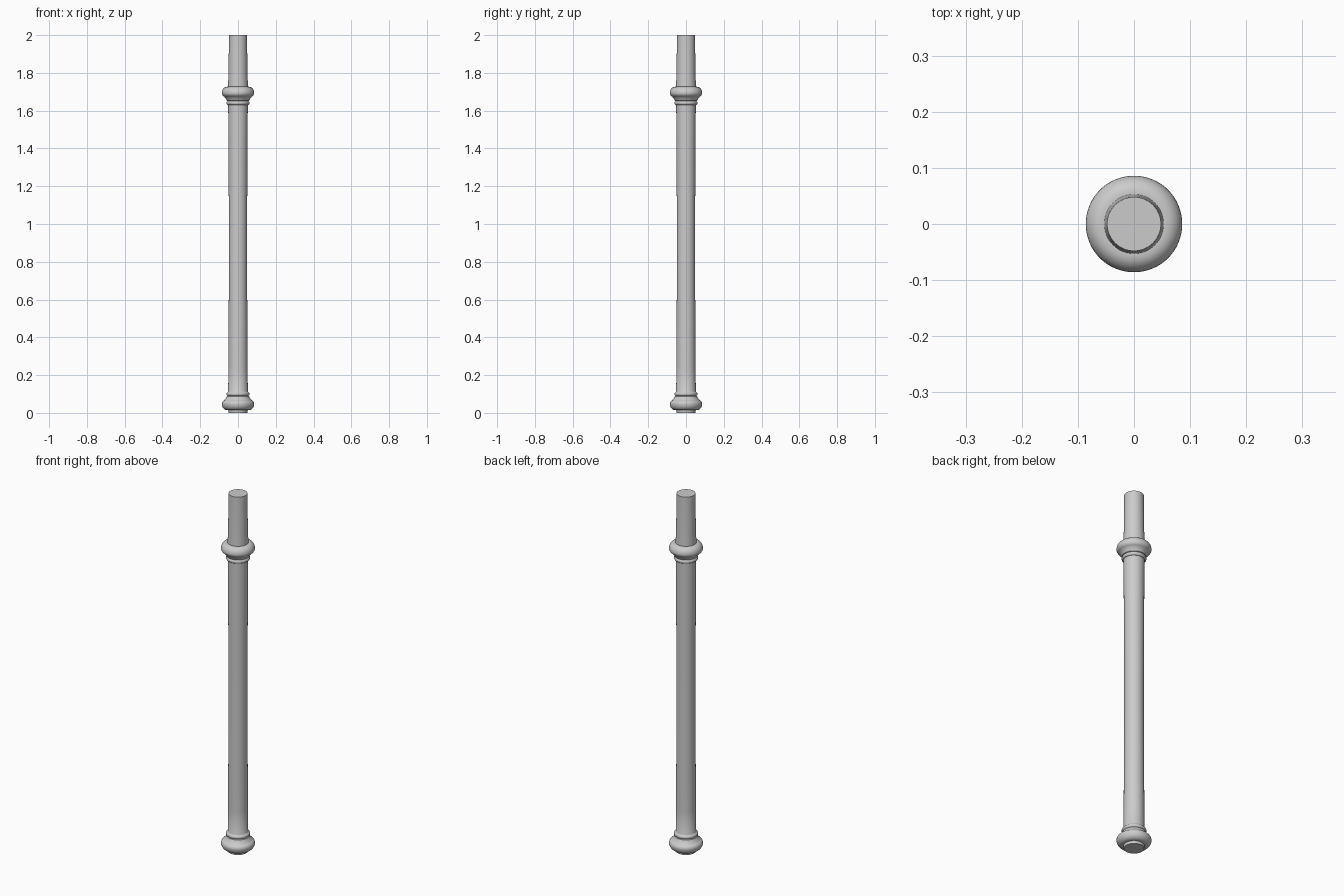
import bpy, bmesh, math

if "Cube" in bpy.data.objects:
    bpy.data.objects.remove(bpy.data.objects["Cube"])

SIDES = 64


def lathe(name, profile):
    """Revolve a closed-ended (radius, z) profile around the z axis."""
    bm = bmesh.new()
    pts = [(0, profile[0][1])] + profile + [(0, profile[-1][1])]
    verts = [bm.verts.new((r, 0, z)) for r, z in pts]
    edges = [bm.edges.new(pair) for pair in zip(verts, verts[1:])]
    bmesh.ops.spin(bm, geom=verts + edges, cent=(0, 0, 0), axis=(0, 0, 1),
                   angle=math.tau, steps=SIDES, use_duplicate=False)
    bmesh.ops.remove_doubles(bm, verts=bm.verts, dist=1e-5)
    bmesh.ops.recalc_face_normals(bm, faces=bm.faces)
    mesh = bpy.data.meshes.new(name)
    bm.to_mesh(mesh)
    bm.free()
    obj = bpy.data.objects.new(name, mesh)
    bpy.context.collection.objects.link(obj)
    bpy.ops.object.select_all(action='DESELECT')
    obj.select_set(True)
    bpy.context.view_layer.objects.active = obj
    bpy.ops.object.shade_smooth_by_angle(angle=math.radians(35))
    return obj


def arc(r, z, dr, dz, a0, a1, n=8):
    """Elliptical arc of profile points, angles in degrees."""
    angles = [math.radians(a0 + (a1 - a0) * i / n) for i in range(n + 1)]
    return [(r + dr * math.cos(a), z + dz * math.sin(a)) for a in angles]


# Turned knob and neck bead, measured upward from the post end
knob = (arc(0.056, 0.047, 0.030, 0.033, -90, 0)
        + arc(0.061, 0.047, 0.025, 0.022, 0, 60)[1:]
        + [(0.064, 0.078), (0.059, 0.088)])
bead = arc(0.053, 0.100, 0.008, 0.010, -80, 80, 6)

# Foot, lower knob and bead
foot = [(0.050, 0.0), (0.052, 0.014)] + knob + bead

# Slightly waisted shaft
shaft = [(0.0485 + 0.0035 * (2 * t - 1) ** 2, 0.114 + t * 1.518)
         for t in [i / 12 for i in range(13)]]

# Upper collar is the lower one flipped
collar = [(r, 1.741 - z) for r, z in reversed(knob + bead)]

# Tapered top spigot
spigot = [(0.053, 1.727), (0.050, 1.80), (0.048, 2.0)]

lathe("turned_post", foot + shaft + collar + spigot)
